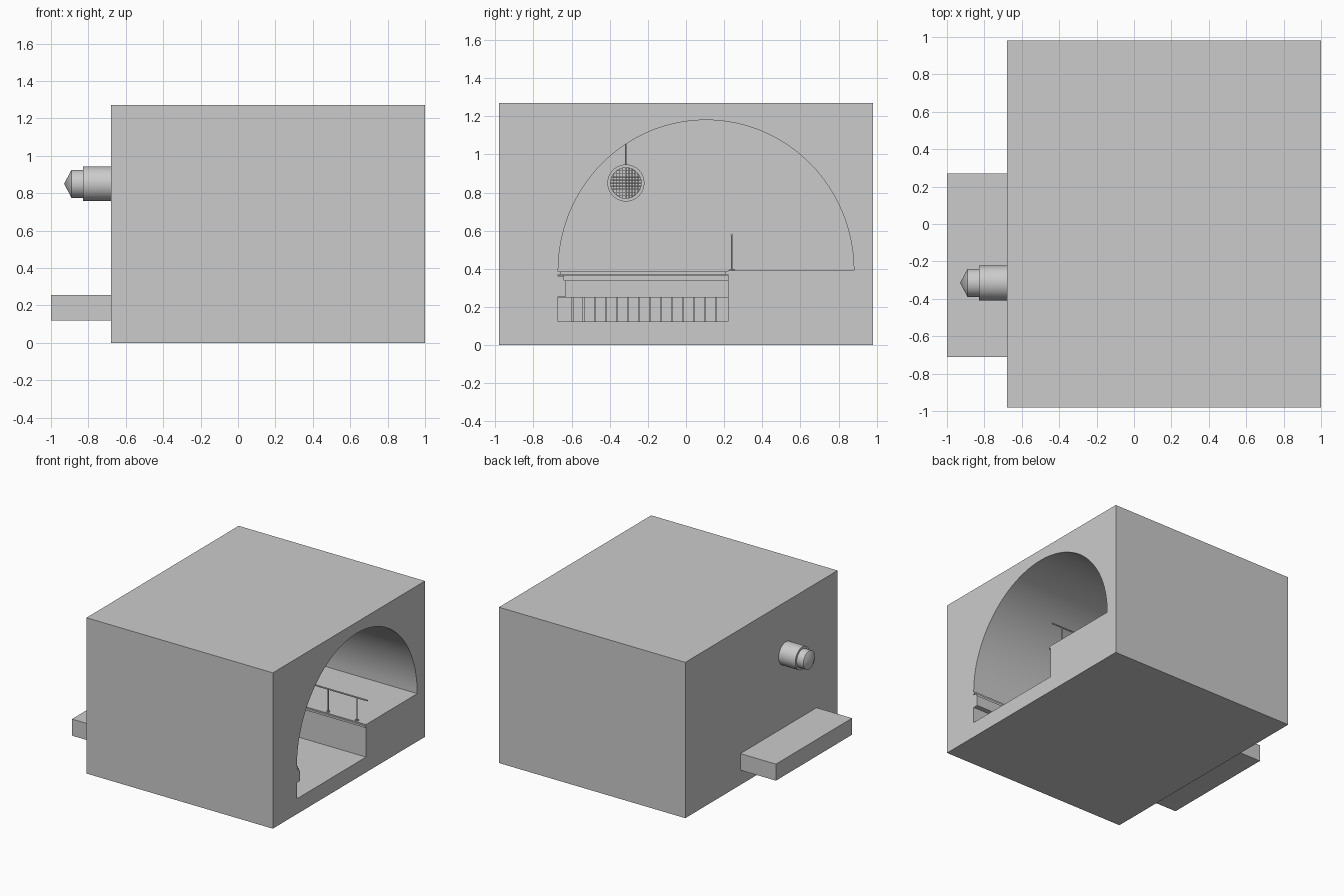
import bpy, bmesh, math
from mathutils import Matrix, Vector

old = bpy.data.objects.get("Cube")
if old:
    bpy.data.objects.remove(old, do_unlink=True)

concrete = bpy.data.materials.new("concrete_grey")
concrete.use_nodes = True
GREY = (0.6, 0.6, 0.6, 1)
concrete.diffuse_color = GREY
concrete.node_tree.nodes["Principled BSDF"].inputs["Base Color"].default_value = GREY

BACK, FRONT = -0.6, 1.0          # ends of the tunnel along x
PIT_L, PIT_R = -0.67, 0.22       # sides of the channel
FLOOR, WALK = 0.125, 0.39        # channel floor and walkway heights


def make(name, bm, smooth=False):
    bmesh.ops.recalc_face_normals(bm, faces=bm.faces)
    me = bpy.data.meshes.new(name)
    bm.to_mesh(me)
    bm.free()
    ob = bpy.data.objects.new(name, me)
    bpy.context.collection.objects.link(ob)
    me.materials.append(concrete)
    if smooth:
        shade(ob)
    return ob


def shade(ob):
    bpy.ops.object.select_all(action='DESELECT')
    ob.select_set(True)
    bpy.context.view_layer.objects.active = ob
    bpy.ops.object.shade_smooth_by_angle(angle=math.radians(30))


def add_box(bm, x, y, z):
    size = [b - a for a, b in (x, y, z)]
    mid = [(a + b) / 2 for a, b in (x, y, z)]
    bmesh.ops.create_cube(bm, size=1, matrix=Matrix.Translation(mid) @ Matrix.Diagonal((*size, 1)))


def boxes(name, *specs):
    bm = bmesh.new()
    for s in specs:
        add_box(bm, *s)
    return make(name, bm)


def add_rod(bm, a, b, r, seg=12):
    a, b = Vector(a), Vector(b)
    rot = (b - a).to_track_quat('Z', 'Y').to_matrix().to_4x4()
    bmesh.ops.create_cone(bm, cap_ends=True, segments=seg, radius1=r, radius2=r,
                          depth=(b - a).length, matrix=Matrix.Translation((a + b) / 2) @ rot)


def lathe_x(name, profile, y, z):
    # spin (x, radius) points around an axis parallel to x
    bm = bmesh.new()
    vs = [bm.verts.new((x, y, z + r)) for x, r in profile]
    es = [bm.edges.new(p) for p in zip(vs, vs[1:])]
    bmesh.ops.spin(bm, geom=vs + es, cent=(0, y, z), axis=(1, 0, 0),
                   angle=math.tau, steps=40, use_duplicate=False)
    bmesh.ops.remove_doubles(bm, verts=bm.verts, dist=0.0005)
    return make(name, bm, True)


def carve(ob, cutter):
    cutter.hide_render = True
    mod = ob.modifiers.new("carve", 'BOOLEAN')
    mod.operation, mod.solver, mod.object = 'DIFFERENCE', 'EXACT', cutter
    bpy.context.view_layer.objects.active = ob
    bpy.ops.object.modifier_apply(modifier=mod.name)
    bpy.data.objects.remove(cutter, do_unlink=True)


# Outer block and the drain box behind it
block = boxes("tunnel_block", ((-0.68, 1), (-0.98, 0.98), (0, 1.27)))
drain = boxes("drain_box", ((-1, -0.68), (-0.71, 0.27), (0.12, 0.255)))

# Arched tunnel with a sunken channel
bm = bmesh.new()
arc = [math.pi * i / 64 for i in range(65)]
outline = [(0.105 + 0.775 * math.cos(t), WALK + 0.79 * math.sin(t)) for t in arc]
outline += [(PIT_L, FLOOR), (PIT_R, FLOOR), (PIT_R, WALK)]
face = bm.faces.new([bm.verts.new((BACK, y, z)) for y, z in outline])
ext = bmesh.ops.extrude_face_region(bm, geom=[face])
bmesh.ops.translate(bm, vec=(FRONT + 0.1 - BACK, 0, 0),
                    verts=[v for v in ext["geom"] if isinstance(v, bmesh.types.BMVert)])
carve(block, make("tunnel_cutter", bm))

# Drain opening through the back wall
for ob in (block, drain):
    carve(ob, boxes("drain_cutter", ((-0.96, BACK + 0.05), (PIT_L, PIT_R), (FLOOR, 0.25))))

# Pipe passage through the back wall
PY, PZ = -0.315, 0.85
bm = bmesh.new()
add_rod(bm, (-0.75, PY, PZ), (BACK + 0.1, PY, PZ), 0.085, 40)
carve(block, make("pipe_cutter", bm))
shade(block)

# Drain grating
bars = [-0.594 + 0.0577 * i for i in range(14)]
boxes("drain_bars", *[((BACK - 0.02, BACK - 0.008), (y - 0.005, y + 0.005), (FLOOR, 0.255)) for y in bars])

# Curb along the side wall, ledge on the back wall, lip round the channel
boxes("side_curb", ((BACK, FRONT), (PIT_L, -0.63), (0.255, 0.34)),
      ((BACK, FRONT), (PIT_L, -0.64), (0.34, 0.362)))
boxes("back_ledge", ((BACK, BACK + 0.04), (PIT_L, PIT_R), (0.34, 0.365)))
boxes("channel_lip", ((BACK, FRONT), (PIT_L, -0.658), (0.37, 0.386)),
      ((BACK, FRONT), (0.205, PIT_R), (0.37, 0.386)),
      ((BACK, BACK + 0.02), (PIT_L, PIT_R), (0.37, 0.386)))

# Walkway railing
RY = 0.24
bm = bmesh.new()
add_rod(bm, (BACK, RY, 0.578), (FRONT, RY, 0.578), 0.006)
for i in range(6):
    x = 0.905 - 0.26 * i
    add_rod(bm, (x, RY, WALK), (x, RY, 0.578), 0.005)
    add_rod(bm, (x, RY, WALK), (x, RY, WALK + 0.008), 0.013)
make("railing", bm, True)

# Pipe with stepped, pointed outer end and an open mouth inside
lathe_x("pipe", [(-0.93, 0), (-0.89, 0.075), (-0.83, 0.075), (-0.83, 0.093), (-0.47, 0.093),
                 (-0.47, 0.097), (-0.44, 0.097), (-0.44, 0.08), (-0.82, 0.08), (-0.82, 0)], PY, PZ)

# Pipe grille
bm = bmesh.new()
for i in range(-4, 5):
    o = i * 0.016
    h = math.sqrt(0.08 ** 2 - o ** 2)
    add_rod(bm, (-0.46, PY - h, PZ + o), (-0.46, PY + h, PZ + o), 0.002, 6)
    add_rod(bm, (-0.465, PY + o, PZ - h), (-0.465, PY + o, PZ + h), 0.002, 6)
make("pipe_grille", bm, True)

# Hanger rod from the vault
bm = bmesh.new()
add_rod(bm, (-0.455, PY, PZ + 0.095), (-0.455, PY, 1.06), 0.004)
make("pipe_hanger", bm, True)
